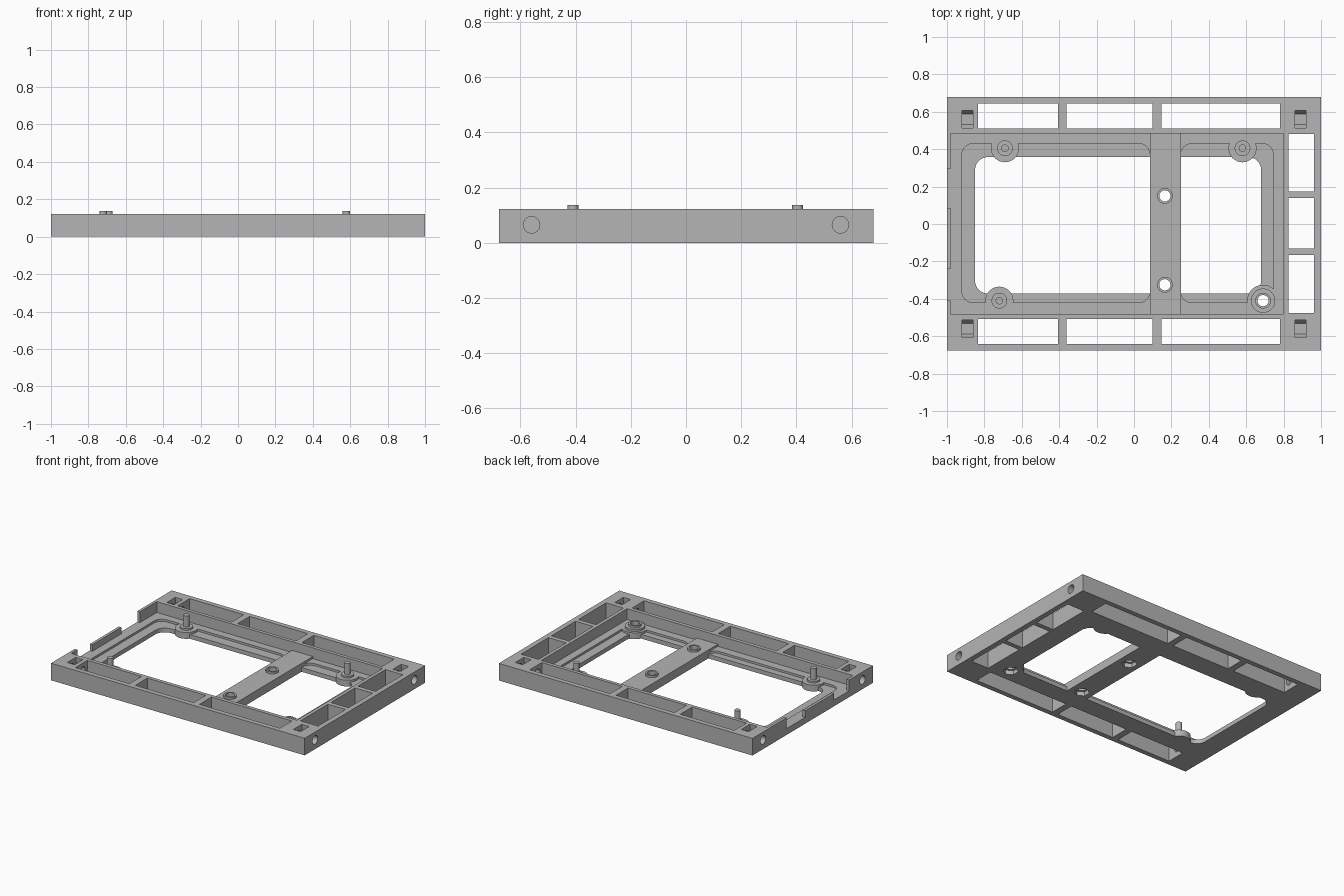
import bpy, bmesh, math
from mathutils import Matrix, Vector

cube = bpy.data.objects.get("Cube")
if cube:
    bpy.data.objects.remove(cube, do_unlink=True)

grey = bpy.data.materials.new("plain grey")
grey.use_nodes = True
COLOUR = (0.46, 0.46, 0.46, 1)
grey.diffuse_color = COLOUR
grey.node_tree.nodes["Principled BSDF"].inputs["Base Color"].default_value = COLOUR


def finish(name, bm):
    mesh = bpy.data.meshes.new(name)
    bm.to_mesh(mesh)
    bm.free()
    mesh.materials.append(grey)
    obj = bpy.data.objects.new(name, mesh)
    bpy.context.collection.objects.link(obj)
    return obj


def box(name, x, y, z, radius=0, rounded=(True, True)):
    """Box from ranges; vertical edges may be rounded on the low and high x sides."""
    bm = bmesh.new()
    bmesh.ops.create_cube(bm, size=1)
    for v in bm.verts:
        v.co = Vector([lo + (c + 0.5) * (hi - lo) for c, (lo, hi) in zip(v.co, (x, y, z))])
    if radius:
        mid = sum(x) / 2
        edges = [e for e in bm.edges
                 if abs(e.verts[0].co.z - e.verts[1].co.z) > 1e-4
                 and rounded[e.verts[0].co.x > mid]]
        bmesh.ops.bevel(bm, geom=edges, offset=radius, segments=8, profile=0.5, affect='EDGES')
    return finish(name, bm)


def cylinder(name, x, y, z, radius, sides=32):
    bm = bmesh.new()
    bmesh.ops.create_cone(bm, cap_ends=True, segments=sides, radius1=radius, radius2=radius,
                          depth=z[1] - z[0],
                          matrix=Matrix.Translation((x, y, sum(z) / 2)))
    return finish(name, bm)


def cylinder_x(name, x, y, z, radius, sides=32):
    bm = bmesh.new()
    place = Matrix.Translation((sum(x) / 2, y, z)) @ Matrix.Rotation(math.pi / 2, 4, 'Y')
    bmesh.ops.create_cone(bm, cap_ends=True, segments=sides, radius1=radius, radius2=radius,
                          depth=x[1] - x[0], matrix=place)
    return finish(name, bm)


def combine(target, tool, operation='DIFFERENCE'):
    """Apply a boolean to the target and remove the tool."""
    mod = target.modifiers.new("shape", 'BOOLEAN')
    mod.operation, mod.solver, mod.object = operation, 'EXACT', tool
    bpy.context.view_layer.update()
    mesh = bpy.data.meshes.new_from_object(
        target.evaluated_get(bpy.context.evaluated_depsgraph_get()))
    target.modifiers.clear()
    target.data = mesh
    bpy.data.objects.remove(tool, do_unlink=True)


TOP, LEDGE, STEP, BAR = 0.122, 0.045, 0.03, 0.06
ABOVE, BELOW = 0.2, -0.1
frame = box("mounting_frame", (-1, 1), (-0.677, 0.68), (0, TOP))


def cut_box(x, y, z=(BELOW, ABOVE), **kw):
    combine(frame, box("cutter", x, y, z, **kw))


# Tray cavity, stepped recesses and the two large openings
cut_box((-0.98, 0.80), (-0.48, 0.485), (LEDGE, ABOVE))
cut_box((-0.92, 0.085), (-0.42, 0.43), (STEP, ABOVE), radius=0.06)
cut_box((0.25, 0.745), (-0.42, 0.43), (STEP, ABOVE), radius=0.06)
cut_box((-0.85, 0.085), (-0.372, 0.358), radius=0.07, rounded=(True, False))
cut_box((0.25, 0.68), (-0.372, 0.358), radius=0.07, rounded=(False, True))

# Through cells in the long rails and the end rail
for x in ((-0.833, -0.406), (-0.36, 0.1), (0.146, 0.78)):
    for y in ((-0.642, -0.507), (0.51, 0.645)):
        cut_box(x, y)
for y in ((-0.475, -0.165), (-0.132, 0.14), (0.174, 0.482)):
    cut_box((0.825, 0.963), y)

# Notched thin end wall
for y, z in (((-0.41, -0.24), LEDGE), ((-0.25, 0.085), 0.092), ((0.085, 0.295), LEDGE)):
    cut_box((-1.1, -0.975), y, (z, ABOVE))

# Corner nut slots with hexagonal bottoms, and sideways bolt holes
for side in (-1, 1):
    for y in (-0.56, 0.56):
        slot = sorted((side * 0.862, side * 0.92))
        combine(frame, cylinder_x("cutter", slot, y, 0.065, 0.055, 6))
        cut_box(slot, (y - 0.0476, y + 0.0476), (0.065, ABOVE))
        reach = sorted((side * 0.76, side * 1.1))
        combine(frame, cylinder_x("cutter", reach, y, 0.065, 0.03))

# Crossbar, rounded bosses and raised collars
posts = ((-0.69, 0.405), (0.58, 0.405), (-0.72, -0.41))
bolts = ((0.165, 0.15), (0.165, -0.325), (0.69, -0.41))
combine(frame, box("crossbar", (0.085, 0.25), (-0.49, 0.495), (0.01, BAR)), 'UNION')
for x, y in posts:
    combine(frame, cylinder("boss", x, y, (0, LEDGE), 0.075), 'UNION')
x, y = bolts[2]
combine(frame, cylinder("boss", x, y, (0, LEDGE), 0.085), 'UNION')
combine(frame, cylinder("collar", x, y, (0.02, BAR), 0.065), 'UNION')
for x, y in bolts:
    combine(frame, cylinder("collar", x, y, (0.03, BAR + 0.015), 0.042), 'UNION')

# Bolt holes with hexagonal nut recesses underneath
for x, y in bolts:
    combine(frame, cylinder("cutter", x, y, (BELOW, ABOVE), 0.03))
    combine(frame, cylinder("cutter", x, y, (BELOW, 0.03), 0.05, 6))

# Locating posts standing on low collars
parts = [frame]
for i, (x, y) in enumerate(posts, 1):
    parts.append(cylinder(f"post_collar_{i}", x, y, (0.03, LEDGE + 0.012), 0.042))
    parts.append(cylinder(f"locating_post_{i}", x, y, (0.03, 0.137), 0.02))

# Smooth round walls while keeping edges sharp
for obj in parts:
    bpy.ops.object.select_all(action='DESELECT')
    obj.select_set(True)
    bpy.context.view_layer.objects.active = obj
    bpy.ops.object.shade_smooth_by_angle(angle=math.radians(30))
